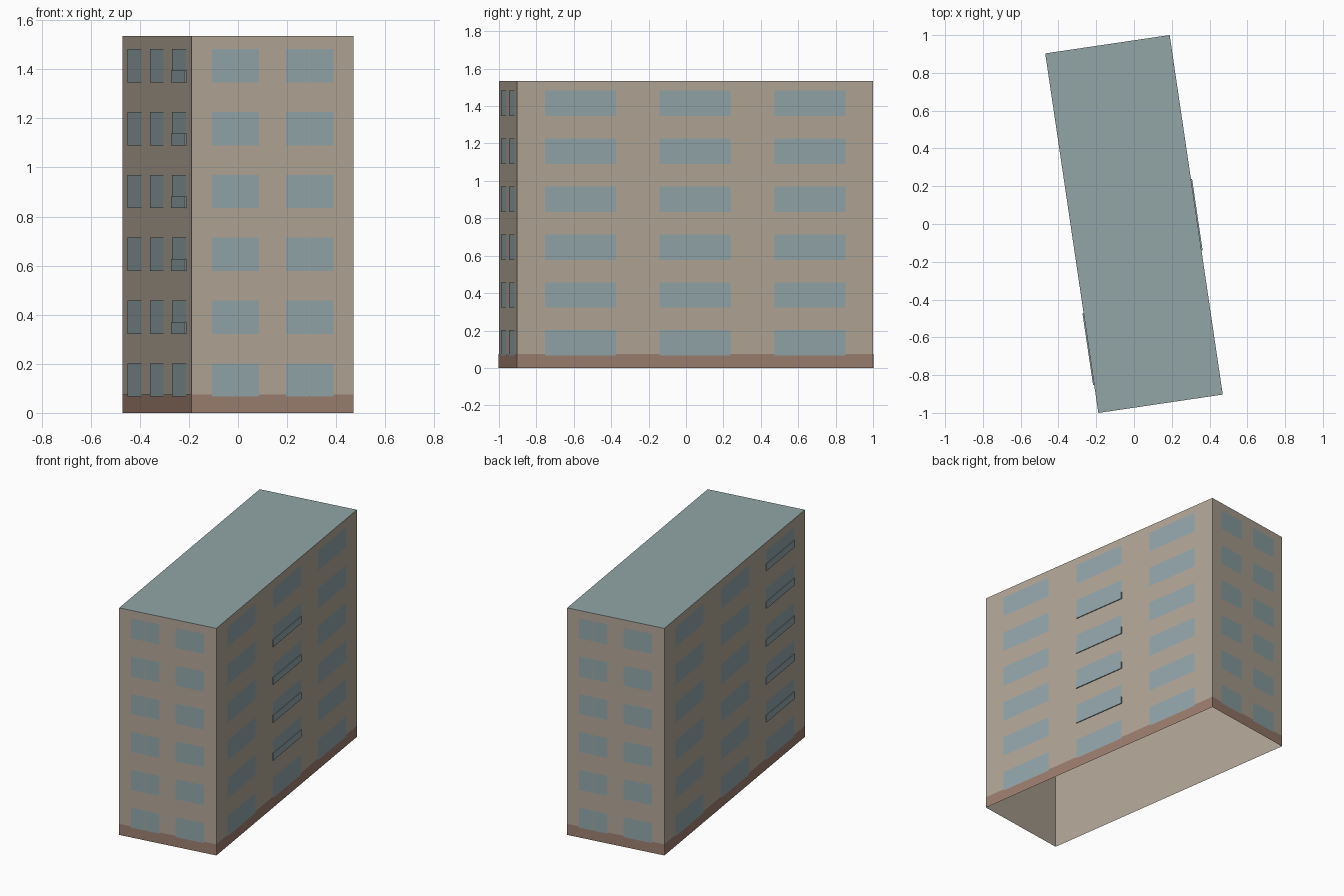
import bpy, bmesh
from math import radians, pi
from mathutils import Matrix, Vector

cube = bpy.data.objects.get("Cube")
if cube:
    bpy.data.objects.remove(cube)

W, L, H = 0.333, 0.962, 1.535      # half width, half length, height
TURN = Matrix.Rotation(radians(8.4), 4, 'Z')
FLOORS = [0.066 + 0.256 * i for i in range(6)]
WIN_H = 0.136


def material(name, rgb):
    lin = [((c / 255 + 0.055) / 1.055) ** 2.4 for c in rgb] + [1]
    m = bpy.data.materials.new(name)
    m.use_nodes = True
    m.diffuse_color = lin
    m.node_tree.nodes["Principled BSDF"].inputs["Base Color"].default_value = lin
    return m


beige = material("beige wall", (178, 167, 151))
glass = material("blue grey glass", (146, 166, 170))
slate = material("blue grey roof", (146, 165, 166))
brown = material("brown plinth", (156, 126, 111))


def finish(name, bm, mat):
    mesh = bpy.data.meshes.new(name)
    bm.transform(TURN)
    bm.to_mesh(mesh)
    bm.free()
    mesh.materials.append(mat)
    obj = bpy.data.objects.new(name, mesh)
    bpy.context.collection.objects.link(obj)
    return obj


# Each side: turn about z, distance from centre, half span of the wall
SIDES = {"front": (0, L, W), "right": (pi / 2, W, L),
         "back": (pi, L, W), "left": (-pi / 2, W, L)}


def panel(bm, side, u0, u1, z0, z1, out):
    """Flat rectangle on one side, lifted off the wall by out."""
    angle, dist, _ = SIDES[side]
    rot = Matrix.Rotation(angle, 4, 'Z')
    corners = [(u0, z0), (u1, z0), (u1, z1), (u0, z1)]
    return bm.faces.new([bm.verts.new(rot @ Vector((u, -dist - out, z)))
                         for u, z in corners])


def raised(bm, side, u0, u1, z0, z1, out):
    """Shallow box on one side, open towards the wall."""
    face = panel(bm, side, u0, u1, z0, z1, 0)
    normal = Matrix.Rotation(SIDES[side][0], 4, 'Z') @ Vector((0, -out, 0))
    made = bmesh.ops.extrude_face_region(bm, geom=[face])["geom"]
    bmesh.ops.translate(bm, vec=normal,
                        verts=[v for v in made if isinstance(v, bmesh.types.BMVert)])
    bmesh.ops.recalc_face_normals(bm, faces=bm.faces)


# Walls, open underneath
bm = bmesh.new()
for side, (_, _, span) in SIDES.items():
    panel(bm, side, -span, span, 0, H, 0)
bmesh.ops.remove_doubles(bm, verts=bm.verts, dist=0.0001)
finish("walls", bm, beige)

# Flat roof
bm = bmesh.new()
bm.faces.new([bm.verts.new(p) for p in
              ((-W, -L, H), (W, -L, H), (W, L, H), (-W, L, H))])
finish("roof", bm, slate)

# Plinth band
bm = bmesh.new()
for side, (_, _, span) in SIDES.items():
    panel(bm, side, -span, span, 0, 0.075, 0.001)
finish("plinth", bm, brown)

# Windows: paired panes on the ends, wide strips on the long sides
for side in SIDES:
    bm = bmesh.new()
    for z in FLOORS:
        if side in ("front", "back"):
            for c in (-0.153, 0.153):
                panel(bm, side, c - 0.097, c - 0.001, z, z + WIN_H, 0.002)
                panel(bm, side, c + 0.001, c + 0.097, z, z + WIN_H, 0.002)
        else:
            for c in (-0.62, 0, 0.62):
                panel(bm, side, c - 0.192, c + 0.192, z, z + WIN_H, 0.002)
    finish(side + "_windows", bm, glass)

# Shallow balcony fronts below one window column of each long side
for side, c, floors in (("right", 0, FLOORS[1:5]), ("left", 0.62, FLOORS[1:])):
    bm = bmesh.new()
    for z in floors:
        raised(bm, side, c - 0.192, c + 0.192, z, z + 0.048, 0.006)
    finish(side + "_balcony_fronts", bm, glass)
